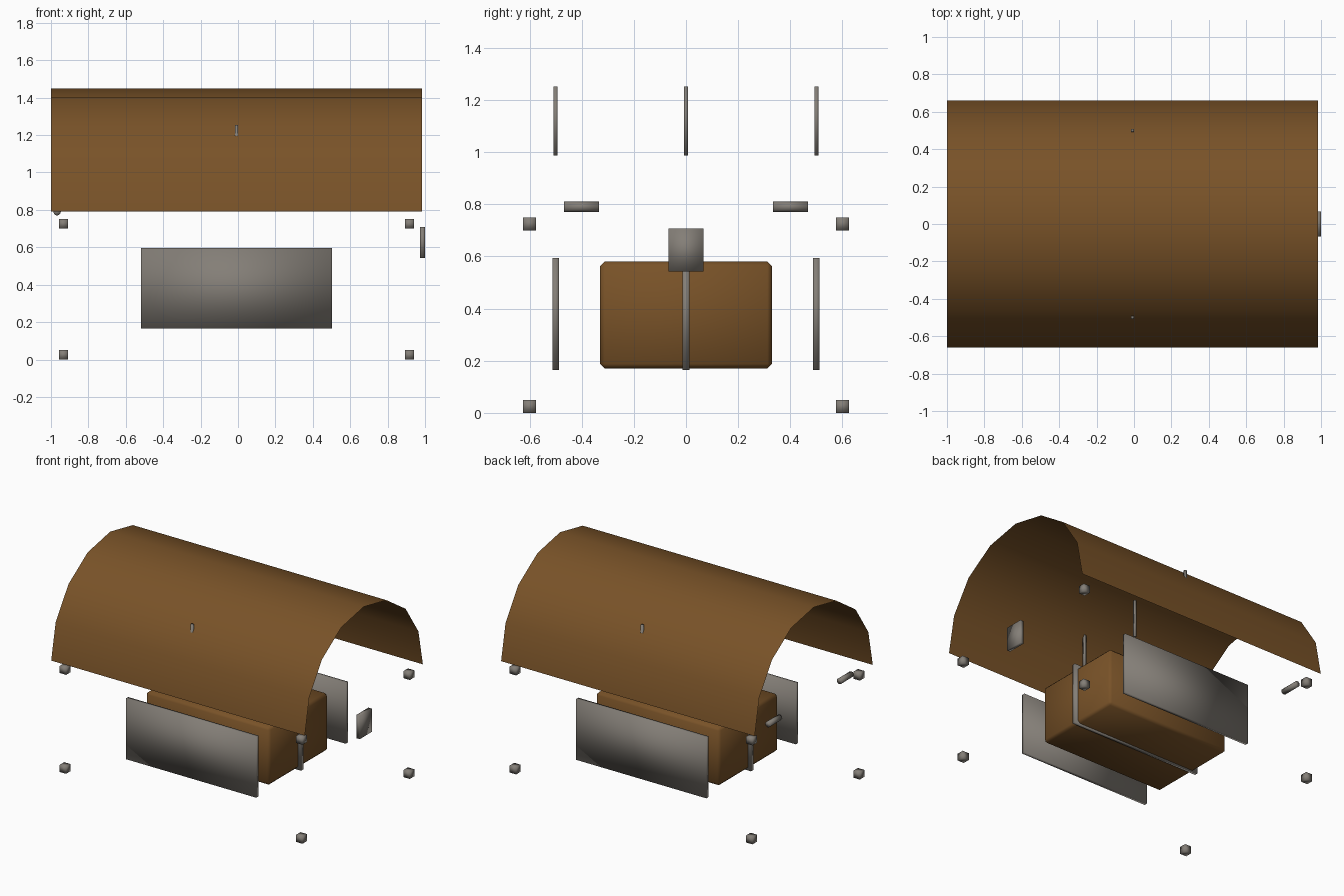
import bpy
import bmesh
from math import pi, sin, cos

default = bpy.data.objects.get("Cube")
if default:
    bpy.data.objects.remove(default, do_unlink=True)

CX = -0.008  # middle of the chest along x


def material(name, rgb):
    mat = bpy.data.materials.new(name)
    mat.use_nodes = True
    mat.diffuse_color = (*rgb, 1)
    mat.node_tree.nodes["Principled BSDF"].inputs["Base Color"].default_value = (*rgb, 1)
    return mat


wood = material("brown_wood", (0.19, 0.085, 0.021))
iron = material("grey_iron", (0.23, 0.21, 0.185))


def finish(name, bm, mat, location=(0, 0, 0)):
    """Turn a bmesh into a smooth-shaded object."""
    for face in bm.faces:
        face.smooth = True
    mesh = bpy.data.meshes.new(name)
    bm.to_mesh(mesh)
    bm.free()
    mesh.materials.append(mat)
    obj = bpy.data.objects.new(name, mesh)
    obj.location = location
    bpy.context.collection.objects.link(obj)
    return obj


def box(name, size, location, mat):
    bm = bmesh.new()
    bmesh.ops.create_cube(bm, size=1)
    bmesh.ops.scale(bm, vec=size, verts=bm.verts)
    return finish(name, bm, mat, location)


# Barrel lid: an open half cylinder without thickness
bm = bmesh.new()
radius, steps = 0.66, 8
rows = []
for i in range(steps + 1):
    a = pi * i / steps
    rows.append([bm.verts.new((x, -radius * cos(a), 0.79 + radius * sin(a)))
                 for x in (-1, 0.985)])
for (a, b), (c, d) in zip(rows, rows[1:]):
    bm.faces.new((a, b, d, c))
finish("lid", bm, wood)

# Chest body with chamfered edges
body = box("body", (0.97, 0.66, 0.41), (CX, 0, 0.375), wood)
bevel = body.modifiers.new("chamfer", "BEVEL")
bevel.width = 0.018
bevel.segments = 1

# Iron bands: a wide plate and a short lid rod in each of three places
for label, y in (("front", -0.5), ("middle", 0), ("back", 0.5)):
    box(label + "_band", (1.02, 0.025, 0.43), (CX, y, 0.38), iron)
    box(label + "_lid_rod", (0.017, 0.015, 0.265), (CX, y, 1.12), iron)

# Corner caps
for level, z in (("lower", 0.025), ("upper", 0.725)):
    for side, sx in (("left", 1), ("right", -1)):
        for end, sy in (("front", -1), ("back", 1)):
            box(f"{level}_{end}_{side}_corner", (0.05, 0.05, 0.05),
                (CX + sx * 0.925, sy * 0.6, z), iron)

# Lock plate
box("lock_plate", (0.026, 0.134, 0.165), (0.987, 0, 0.625), iron)

# Hinge barrels
for end, sy in (("front", -1), ("back", 1)):
    bm = bmesh.new()
    bmesh.ops.create_cone(bm, cap_ends=True, segments=12, radius1=0.02,
                          radius2=0.02, depth=0.134)
    hinge = finish(end + "_hinge", bm, iron, (-0.967, sy * 0.4, 0.79))
    hinge.rotation_euler.x = pi / 2
